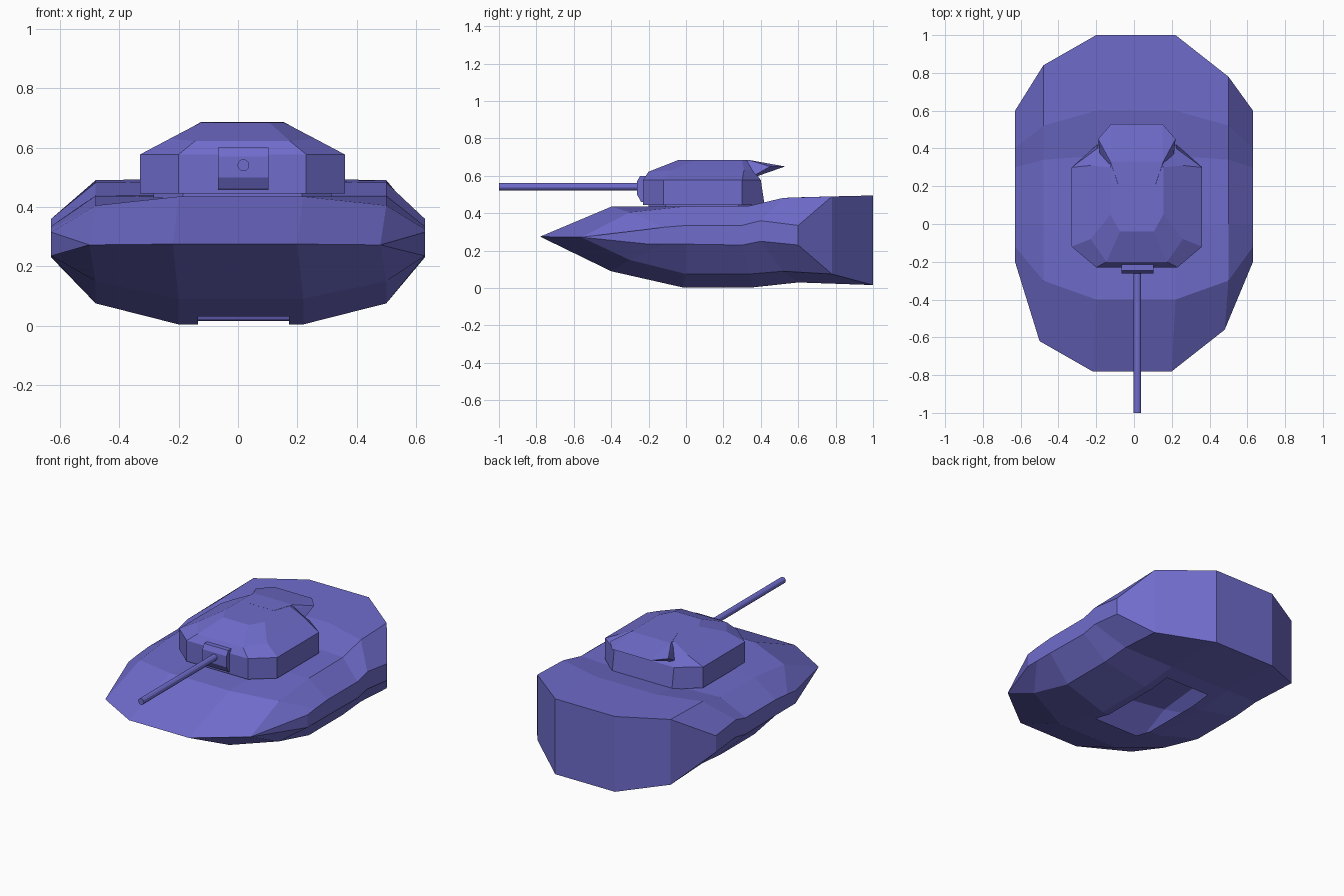
import bpy, bmesh, math
from mathutils import Matrix, Vector

if "Cube" in bpy.data.objects:
    bpy.data.objects.remove(bpy.data.objects["Cube"])

paint = bpy.data.materials.new("violet_paint")
paint.diffuse_color = (0.16, 0.15, 0.60, 1)
paint.use_nodes = True
paint.node_tree.nodes["Principled BSDF"].inputs["Base Color"].default_value = paint.diffuse_color


def finish(bm, name):
    mesh = bpy.data.meshes.new(name)
    bm.to_mesh(mesh)
    bm.free()
    mesh.materials.append(paint)
    ob = bpy.data.objects.new(name, mesh)
    bpy.context.collection.objects.link(ob)
    return ob


def clean(bm):
    bmesh.ops.remove_doubles(bm, verts=bm.verts, dist=0.0005)
    bmesh.ops.dissolve_degenerate(bm, edges=bm.edges, dist=0.0005)
    bmesh.ops.recalc_face_normals(bm, faces=bm.faces)


def loft(bm, rings, caps=True):
    rows = [[bm.verts.new(p) for p in r] for r in rings]
    n = len(rows[0])
    for a, b in zip(rows, rows[1:]):
        for i in range(n):
            bm.faces.new((a[i], a[(i + 1) % n], b[(i + 1) % n], b[i]))
    if caps:
        bm.faces.new(rows[0])
        bm.faces.new(rows[-1])
    return rows


# Hull: stations front to rear; each has y, top z, bottom z
# for the inner, shoulder and edge lines, plus a slight end skew
stations = [
    ((-.78, -.59, -.20), (.275, .272, .315), (.275, .272, .235), -1),
    ((-.40, -.30, -.12), (.435, .405, .325), (.090, .150, .235), 0),
    ((-.02, .00, .00), (.435, .437, .335), (.004, .075, .235), 0),
    ((.36, .34, .30), (.440, .440, .335), (.004, .075, .230), 0),
    ((.60, .52, .40), (.485, .482, .360), (.030, .090, .250), 0),
    ((1.0, .81, .60), (.495, .490, .335), (.016, .075, .230), 1),
]
half_width = (.21, .49, .63)


def hull_ring(ys, tops, bottoms, skew):
    def point(s, c, zs):
        x = s * half_width[c] + (0 if c == 2 else .01 * (skew or 1))
        y = ys[c] - (.03 * s * skew if c == 1 else 0)
        return (x, y, zs[c])
    order = [(-1, 2), (-1, 1), (-1, 0), (1, 0), (1, 1), (1, 2)]
    return ([point(s, c, tops) for s, c in order]
            + [point(s, c, bottoms) for s, c in reversed(order)])


bm = bmesh.new()
rows = loft(bm, [hull_ring(*s) for s in stations], caps=False)
for r in (rows[0], rows[-1]):
    for i in range(5):
        bm.faces.new((r[i], r[i + 1], r[10 - i], r[11 - i]))
clean(bm)

# Open hatch in the belly
for co, no in (((-.135, 0, 0), (1, 0, 0)), ((.172, 0, 0), (1, 0, 0)),
               ((0, -.14, 0), (0, 1, 0)), ((0, .5, 0), (0, 1, 0))):
    belly = [f for f in bm.faces if f.normal.z < -.5 and abs(f.calc_center_median().x) < .2]
    geom = belly + list({e for f in belly for e in f.edges}) + list({v for f in belly for v in f.verts})
    bmesh.ops.bisect_plane(bm, geom=geom, plane_co=co, plane_no=no)
hole = []
for f in bm.faces:
    c = f.calc_center_median()
    if f.normal.z < -.5 and -.135 < c.x < .172 and -.14 < c.y < .5:
        hole.append(f)
bmesh.ops.delete(bm, geom=hole, context='FACES')
finish(bm, "hull")

# Turret body: half outlines mirrored about its centre line
CX = .015


def mirrored(half):
    return ([(CX + x, y, z) for x, y, z in half]
            + [(CX - x, y, z) for x, y, z in reversed(half)])


turret_layers = [
    [(.215, -.23, .445), (.345, -.12, .445), (.345, .30, .445), (.21, .42, .445)],
    [(.215, -.23, .577), (.345, -.12, .577), (.345, .30, .577), (.21, .40, .577)],
    [(.160, -.20, .622), (.245, -.08, .630), (.245, .31, .630), (.17, .36, .630)],
    [(.090, -.04, .685), (.140, .05, .685), (.140, .30, .685), (.13, .33, .685)],
]
bm = bmesh.new()
loft(bm, [mirrored(layer) for layer in turret_layers])
clean(bm)
finish(bm, "turret")

# Overhanging turret bustle
bm = bmesh.new()
bustle = [(.095, .20, .686), (.14, .33, .686), (.205, .45, .65), (.135, .53, .65), (.19, .32, .577)]
for p in mirrored(bustle):
    bm.verts.new(p)
res = bmesh.ops.convex_hull(bm, input=bm.verts)
bmesh.ops.delete(bm, geom=[g for g in res["geom_interior"] if isinstance(g, bmesh.types.BMVert)], context='VERTS')
clean(bm)
finish(bm, "turret_bustle")

# Low collar under the turret
collar = [(.20, -.20), (.30, -.11), (.30, .28), (.19, .38)]
bm = bmesh.new()
loft(bm, [mirrored([(x, y, z) for x, y in collar]) for z in (.43, .447)])
clean(bm)
finish(bm, "turret_collar")

# Gun mantlet
profile = [(-.20, .456), (-.24, .46), (-.262, .50), (-.262, .57), (-.245, .60), (-.20, .60)]
bm = bmesh.new()
loft(bm, [[(x, y, z) for y, z in profile] for x in (-.067, .103)])
clean(bm)
finish(bm, "gun_mantlet")

# Gun barrel
bm = bmesh.new()
bmesh.ops.create_cone(bm, cap_ends=True, segments=12, radius1=.02, radius2=.02, depth=.76,
                      matrix=Matrix.Translation((.018, -.62, .541)) @ Matrix.Rotation(math.pi / 2, 4, 'X'))
finish(bm, "gun_barrel")
